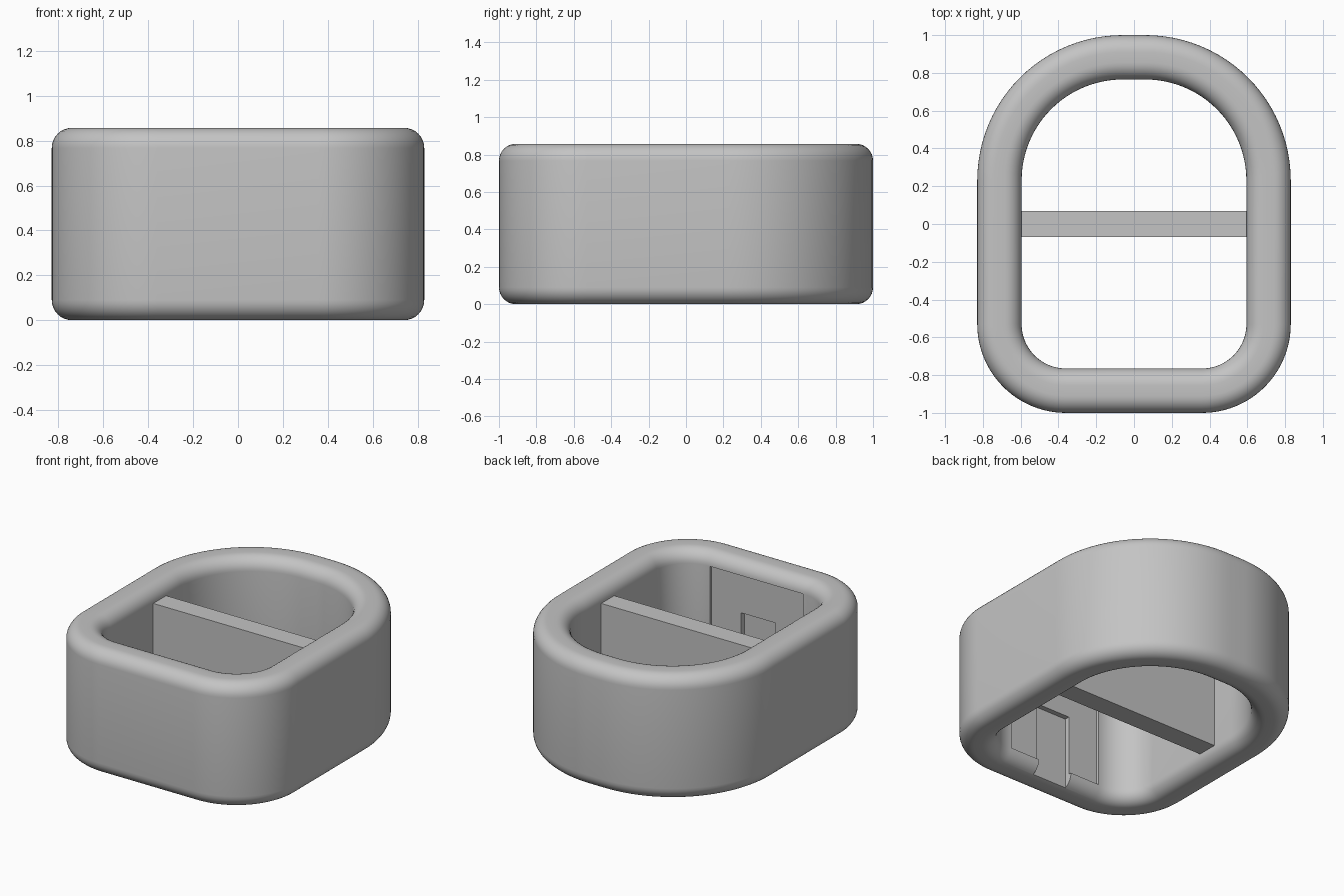
import bpy, bmesh, math

cube = bpy.data.objects.get("Cube")
if cube:
    bpy.data.objects.remove(cube, do_unlink=True)

HEIGHT, WALL, FILLET = 0.857, 0.235, 0.09

grey = bpy.data.materials.new("plain grey")
grey.use_nodes = True
grey.diffuse_color = (0.55, 0.55, 0.55, 1)
grey.node_tree.nodes["Principled BSDF"].inputs["Base Color"].default_value = grey.diffuse_color


def make_object(name, bm):
    bmesh.ops.recalc_face_normals(bm, faces=bm.faces)
    mesh = bpy.data.meshes.new(name)
    bm.to_mesh(mesh)
    bm.free()
    mesh.materials.append(grey)
    obj = bpy.data.objects.new(name, mesh)
    bpy.context.collection.objects.link(obj)
    return obj


def make_box(name, low, high):
    bm = bmesh.new()
    bmesh.ops.create_cube(bm, size=1)
    for v in bm.verts:
        v.co = [(a + b) / 2 + c * (b - a) for a, b, c in zip(low, high, v.co)]
    return make_object(name, bm)


def outline(inset, steps=24):
    """Plan outline: broad rounded back, tighter rounded front."""
    corners = [(0.06, 0.23, 0.77, 0), (-0.06, 0.23, 0.77, 90),
               (-0.36, -0.53, 0.47, 180), (0.36, -0.53, 0.47, 270)]
    points = []
    for x, y, radius, start in corners:
        for i in range(steps + 1):
            t = math.radians(start + 90 * i / steps)
            r = radius - inset
            points.append((x + r * math.cos(t), y + r * math.sin(t)))
    return points


def wall_section(steps=8):
    """Rounded rectangle as (inset, height) pairs."""
    section = []
    corners = [(WALL - FILLET, HEIGHT - FILLET), (FILLET, HEIGHT - FILLET),
               (FILLET, FILLET), (WALL - FILLET, FILLET)]
    for n, (d, z) in enumerate(corners):
        for i in range(steps + 1):
            t = math.radians(90 * (n + i / steps))
            section.append((d + FILLET * math.cos(t), z + FILLET * math.sin(t)))
    return section


# Rounded ring body
bm = bmesh.new()
loops = [[bm.verts.new((x, y, z)) for x, y in outline(d)] for d, z in wall_section()]
for k, loop in enumerate(loops):
    after = loops[(k + 1) % len(loops)]
    for i in range(len(loop)):
        j = (i + 1) % len(loop)
        bm.faces.new((loop[i], loop[j], after[j], after[i]))
ring = make_object("ring_body", bm)

# Shallow recess and deeper slot, cut into the inside of the front wall
cutters = [
    make_box("recess_cutter", (-0.355, -0.785, FILLET), (0.355, -0.6, HEIGHT - FILLET)),
    make_box("slot_cutter", (-0.13, -0.82, -0.1), (0.13, -0.65, 0.5)),
]
bpy.context.view_layer.objects.active = ring
for cutter in cutters:
    cutter.hide_render = True
    mod = ring.modifiers.new(cutter.name, "BOOLEAN")
    mod.operation = "DIFFERENCE"
    mod.solver = "EXACT"
    mod.object = cutter
    bpy.ops.object.modifier_apply(modifier=mod.name)
    bpy.data.objects.remove(cutter, do_unlink=True)

bpy.ops.object.select_all(action="DESELECT")
ring.select_set(True)
bpy.ops.object.shade_smooth_by_angle(angle=math.radians(30))

# Upright divider across the opening
make_box("cross_divider", (-0.6, -0.07, FILLET), (0.6, 0.07, HEIGHT - FILLET))
